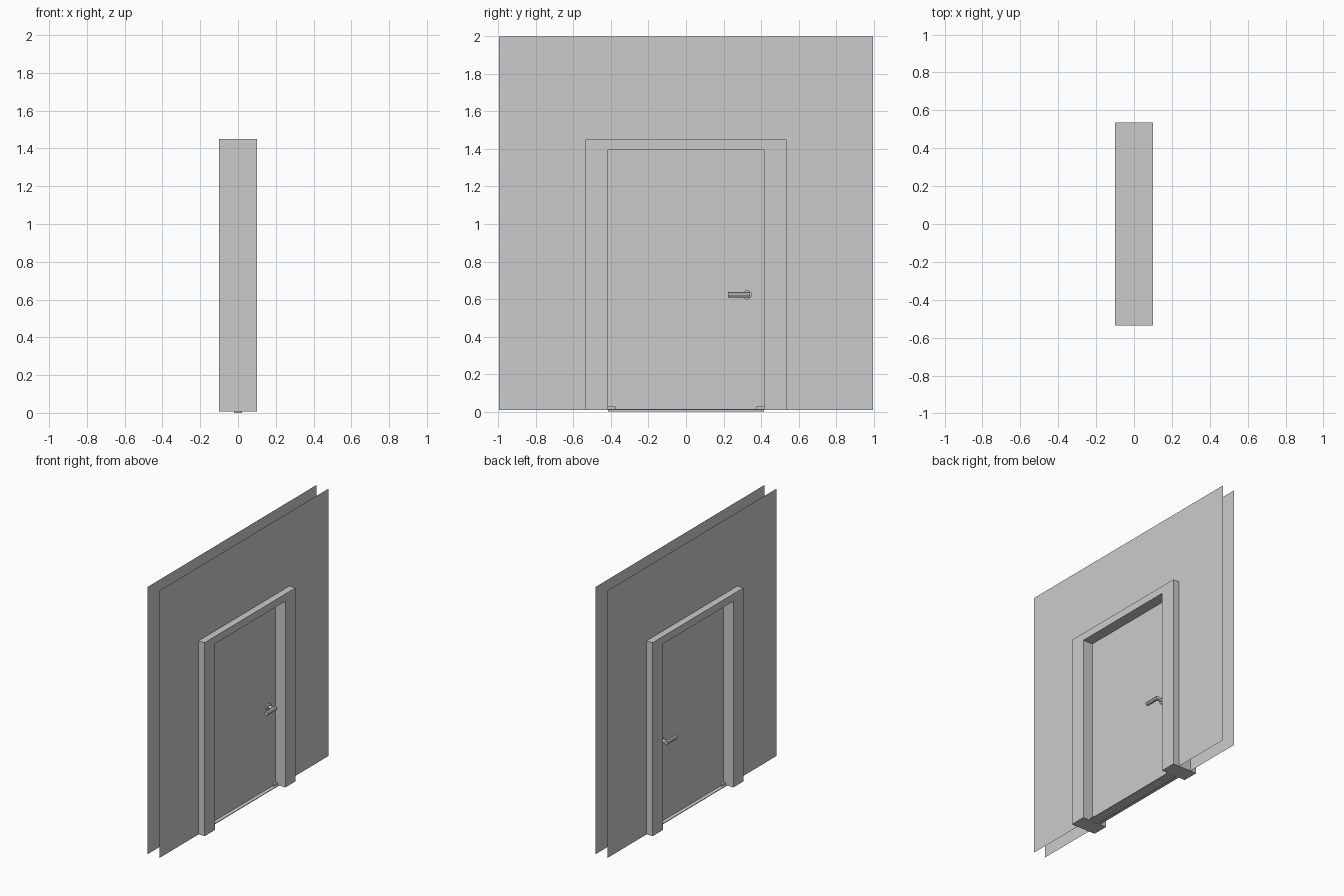
import bpy, bmesh
from mathutils import Matrix, Vector

if "Cube" in bpy.data.objects:
    bpy.data.objects.remove(bpy.data.objects["Cube"])

BASE = 0.008          # underside of walls and frame
JAMB_IN, JAMB_OUT = 0.415, 0.535
HEAD_IN, HEAD_OUT = 1.395, 1.45


def finish(name, bm):
    me = bpy.data.meshes.new(name)
    bm.to_mesh(me)
    bm.free()
    ob = bpy.data.objects.new(name, me)
    bpy.context.collection.objects.link(ob)
    return ob


def arch(name, x, inner, outer, depth=0.0):
    """Upside-down U profile in the YZ plane, optionally extruded along x."""
    (iy, iz), (oy, oz) = inner, outer
    pts = [(-oy, BASE), (-oy, oz), (oy, oz), (oy, BASE),
           (iy, BASE), (iy, iz), (-iy, iz), (-iy, BASE)]
    bm = bmesh.new()
    v = [bm.verts.new((x, y, z)) for y, z in pts]
    faces = [bm.faces.new([v[i] for i in q])
             for q in ((0, 1, 6, 7), (1, 2, 5, 6), (2, 3, 4, 5))]
    if depth:
        res = bmesh.ops.extrude_face_region(bm, geom=faces, use_keep_orig=True)
        new = [g for g in res["geom"] if isinstance(g, bmesh.types.BMVert)]
        bmesh.ops.translate(bm, verts=new, vec=(depth, 0, 0))
    bmesh.ops.recalc_face_normals(bm, faces=bm.faces)
    return finish(name, bm)


def box(name, lo, hi):
    lo, hi = Vector(lo), Vector(hi)
    bm = bmesh.new()
    bmesh.ops.create_cube(bm, size=1, matrix=Matrix.Translation((lo + hi) / 2)
                          @ Matrix.Diagonal((*(hi - lo), 1)))
    return finish(name, bm)


def rod(name, a, b, radius, sides):
    a, b = Vector(a), Vector(b)
    rot = (b - a).to_track_quat('Z', 'Y').to_matrix().to_4x4()
    bm = bmesh.new()
    bmesh.ops.create_cone(bm, cap_ends=True, segments=sides, radius1=radius,
                          radius2=radius, depth=(b - a).length,
                          matrix=Matrix.Translation((a + b) / 2) @ rot)
    return finish(name, bm)


# Thin wall sheets around the frame
for side, x in (("front", 0.05), ("back", -0.05)):
    wall = arch(f"wall_{side}", x, (JAMB_OUT, HEAD_OUT), (0.996, 2.0))
    if x < 0:
        wall.data.flip_normals()

# Frame, door leaf and threshold
arch("door_frame", -0.1, (JAMB_IN, HEAD_IN), (JAMB_OUT, HEAD_OUT), 0.2)
box("door_leaf", (-0.02, -JAMB_IN, 0.0), (0.02, JAMB_IN, HEAD_IN))
box("threshold", (-0.048, -JAMB_IN, BASE), (0.048, JAMB_IN, 0.013))

# Small blocks at the foot of each jamb
for side, s in (("left", -1), ("right", 1)):
    y0, y1 = sorted((s * 0.375, s * 0.418))
    box(f"foot_block_{side}", (-0.035, y0, 0.01), (0.035, y1, 0.028))

# Lever handle on both faces
for side, s in (("front", 1), ("back", -1)):
    c = (0.326, 0.622)
    rod(f"handle_rose_{side}", (s * 0.019, *c), (s * 0.03, *c), 0.025, 12)
    rod(f"handle_stem_{side}", (s * 0.028, *c), (s * 0.075, *c), 0.012, 12)
    rod(f"handle_lever_{side}", (s * 0.073, 0.225, 0.622),
        (s * 0.073, 0.34, 0.622), 0.015, 8)
